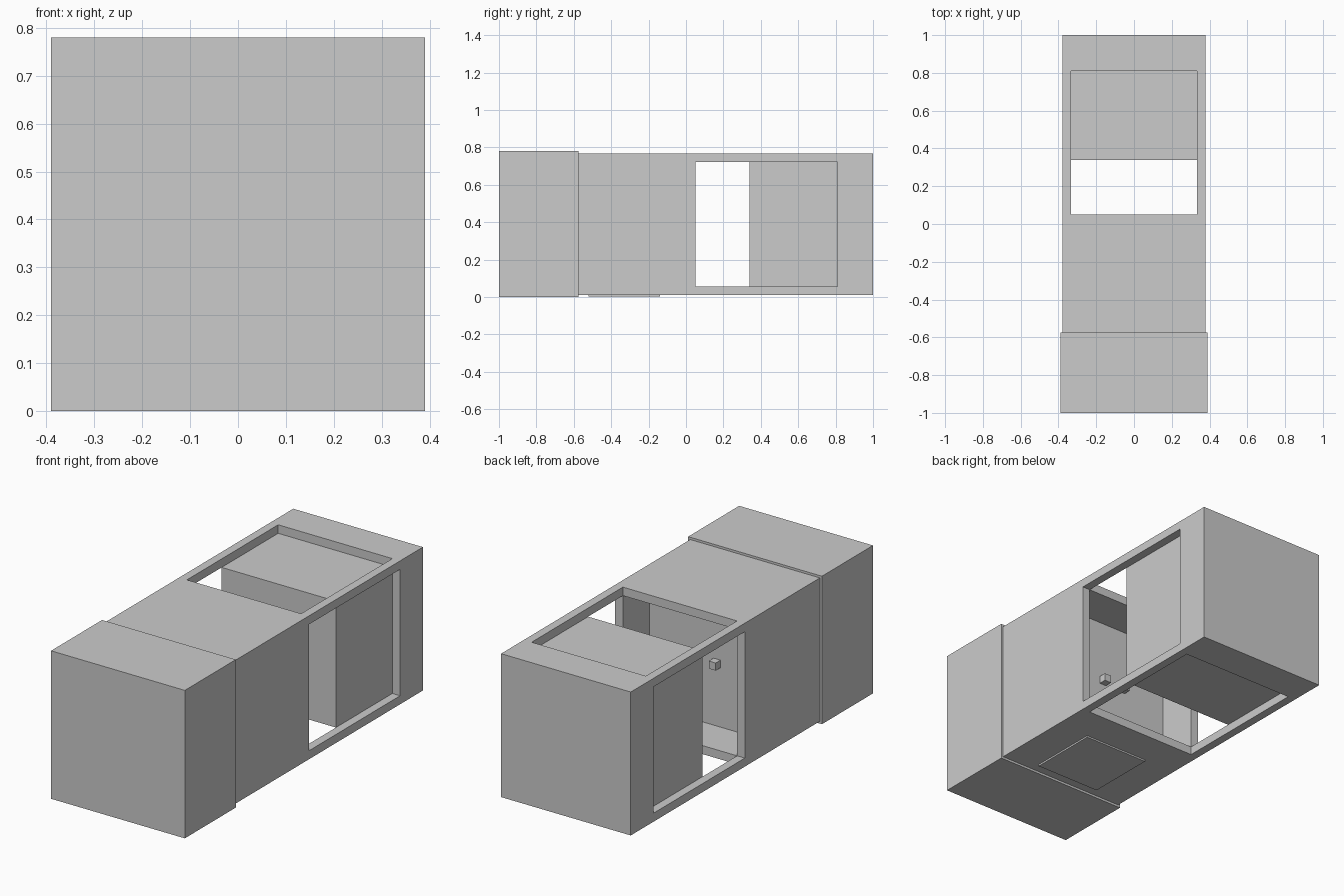
import bpy

if "Cube" in bpy.data.objects:
    bpy.data.objects.remove(bpy.data.objects["Cube"])

MID = 0.39      # height of the long axis
OUT = 0.378     # half width of the body
WIN = 0.333     # half width of windows and cavity


def box(name, x, y, z):
    """Box from (min, max) ranges."""
    bpy.ops.mesh.primitive_cube_add(size=1, location=[(a + b) / 2 for a, b in (x, y, z)])
    ob = bpy.context.object
    ob.name = name
    ob.scale = [b - a for a, b in (x, y, z)]
    bpy.ops.object.transform_apply(location=True, rotation=False, scale=True)
    return ob


def sym(h):
    return (-h, h)


def upright(h):
    return (MID - h, MID + h)


# Front cap
box("front_cap", sym(0.39), (-1, -0.575), (0, 0.78))

# Hollow body with a window on each of its four long sides
body = box("body", sym(OUT), (-0.575, 1), upright(OUT))
cutters = [
    box("side_window_cutter", sym(1), (0.05, 0.81), upright(WIN)),
    box("top_window_cutter", sym(WIN), (0.05, 0.81), upright(1)),
    box("cavity_cutter", sym(WIN), (-0.17, 0.5), upright(WIN)),
]
for cutter in cutters:
    mod = body.modifiers.new(cutter.name, 'BOOLEAN')
    mod.operation = 'DIFFERENCE'
    mod.solver = 'EXACT'
    mod.object = cutter
    bpy.context.view_layer.objects.active = body
    bpy.ops.object.modifier_apply(modifier=mod.name)
for cutter in cutters:
    bpy.data.objects.remove(cutter, do_unlink=True)

# Inner block filling the rear of the windows
box("inner_block", sym(WIN), (0.34, 0.81), upright(WIN))

# Two small contacts on the cavity wall
for side, x in (("left", -0.062), ("right", 0.062)):
    box(side + "_contact", (x - 0.02, x + 0.02), (-0.17, -0.13), upright(0.02))

# Thin pad under the body
box("bottom_pad", sym(0.19), (-0.52, -0.14), (0.003, 0.012))
